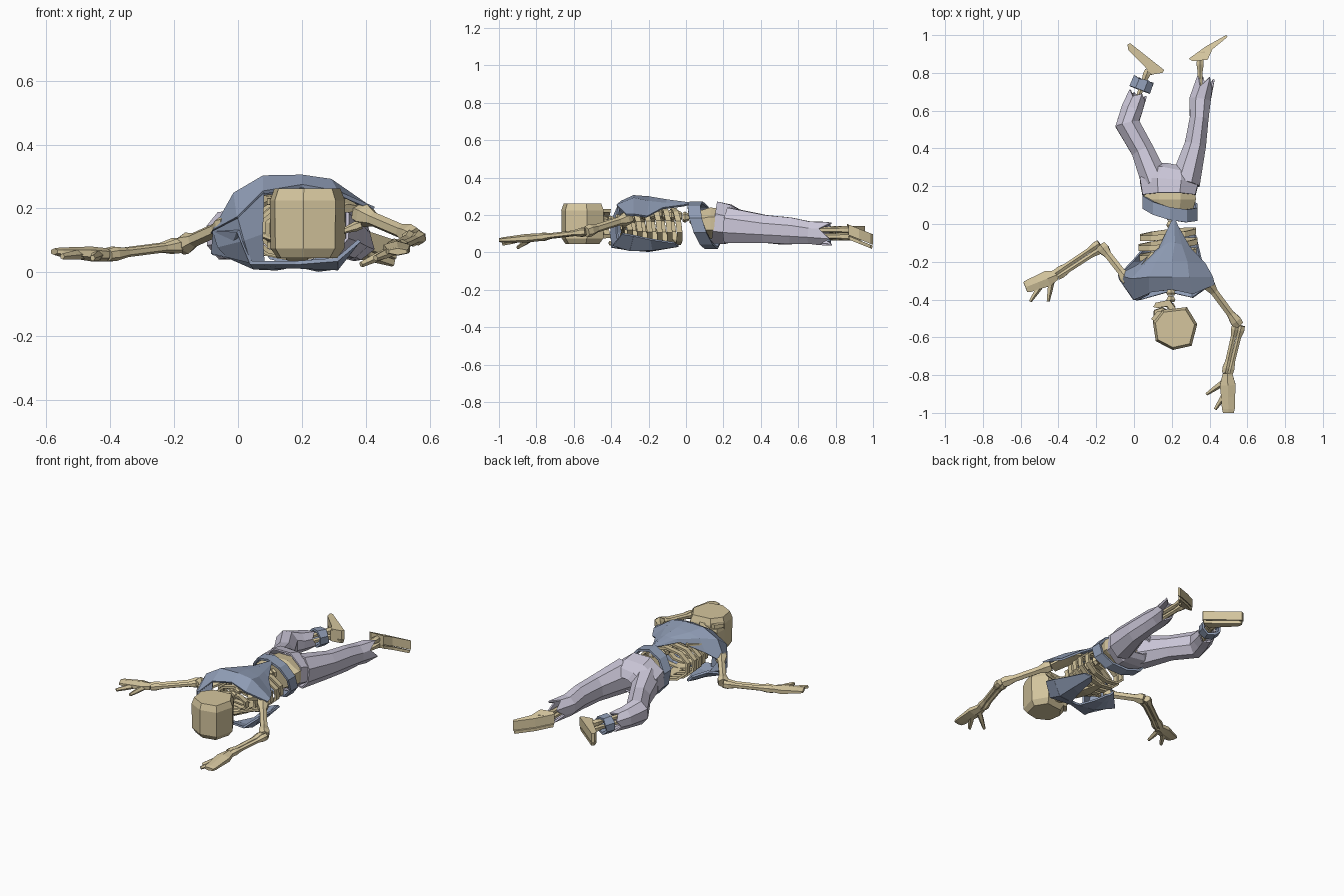
import bpy, bmesh, math
from mathutils import Vector as V

def material(name, c):
    m = bpy.data.materials.new(name)
    m.diffuse_color = (*c, 1)
    return m

BONE = material("bone", (0.66, 0.56, 0.34))
BLUE = material("slate cloth", (0.28, 0.34, 0.47))
LILAC = material("lilac cloth", (0.60, 0.57, 0.69))

def make(name, verts, faces, mat, thick=0):
    me = bpy.data.meshes.new(name)
    me.from_pydata([tuple(v) for v in verts], [], faces)
    bm = bmesh.new()
    bm.from_mesh(me)
    bmesh.ops.recalc_face_normals(bm, faces=bm.faces)
    bm.to_mesh(me)
    bm.free()
    me.materials.append(mat)
    ob = bpy.data.objects.new(name, me)
    bpy.context.collection.objects.link(ob)
    if thick:
        s = ob.modifiers.new("cloth", 'SOLIDIFY')
        s.thickness, s.offset = thick, 0
    return ob

def loft(name, st, mat=BONE, n=6, thick=0, jag=0):
    """Tube through stations (x, y, z, half width, half height)."""
    P = [V(s[:3]) for s in st]
    vs, fs = [], []
    k = 1 / math.cos(math.pi / n)
    for i, s in enumerate(st):
        t = (P[min(i + 1, len(P) - 1)] - P[max(i - 1, 0)]).normalized()
        side = t.cross(V((0, 0, 1))).normalized()
        up = side.cross(t)
        for j in range(n):
            a = math.tau * (j + .5) / n
            p = P[i] + side * math.cos(a) * s[3] * k + up * math.sin(a) * s[4] * k
            if jag and i == len(st) - 1:
                p += t * jag * (1 if j % 2 else -.5)
            vs.append(p)
    for i in range(len(st) - 1):
        for j in range(n):
            a, b = i * n + j, i * n + (j + 1) % n
            fs.append((a, b, b + n, a + n))
    if not thick:
        fs += [tuple(range(n)), tuple(range(len(vs) - n, len(vs)))]
    return make(name, vs, fs, mat, thick)

def prism(name, pts, levels, mat=BONE, shear=0):
    """Top-view outline stacked at (z, scale) levels, optionally sheared in z along y."""
    n = len(pts)
    c = sum((V(p) for p in pts), V((0, 0))) / n
    vs = []
    for z, s in levels:
        for p in pts:
            q = c + (V(p) - c) * s
            vs.append((q.x, q.y, z + shear * (q.y - c.y)))
    fs = [(i * n + j, i * n + (j + 1) % n, (i + 1) * n + (j + 1) % n, (i + 1) * n + j)
          for i in range(len(levels) - 1) for j in range(n)]
    fs += [tuple(range(n)), tuple(range(len(vs) - n, len(vs)))]
    return make(name, vs, fs, mat)

def sheet(name, rows, mat):
    n = len(rows[0])
    fs = [(i * n + j, i * n + j + 1, (i + 1) * n + j + 1, (i + 1) * n + j)
          for i in range(len(rows) - 1) for j in range(n - 1)]
    return make(name, [p for r in rows for p in r], fs, mat, .012)

def hoop(name, c, rx, rz, wid, th, tilt, skew, mat, n=10):
    """Band around the body axis; its y shifts with height and side."""
    vs, fs = [], []
    for j in range(n):
        a = math.tau * (j + .5) / n
        ca, sa = math.cos(a), math.sin(a)
        for d, w in ((0, -wid), (0, wid), (-th, wid), (-th, -wid)):
            vs.append((c[0] + (rx + d) * ca, c[1] + w + tilt * sa + skew * ca,
                       c[2] + (rz + d) * sa))
    for j in range(n):
        for k in range(4):
            a, b = j * 4, (j + 1) % n * 4
            fs.append((a + k, a + (k + 1) % 4, b + (k + 1) % 4, b + k))
    return make(name, vs, fs, mat)

def bone(name, a, b, r):
    """Long bone with knobbly ends."""
    a, b = V(a), V(b)
    st = [(*a.lerp(b, t), r * k, r * k)
          for t, k in ((0, 1.3), (.1, 1.45), (.25, .9), (.75, .9), (.9, 1.35), (1, 1.2))]
    return loft(name, st, n=6)

# Skull lying on its side, face turned to the left
prism("cranium", [(.15, -.455), (.28, -.44), (.335, -.53), (.305, -.645), (.205, -.667),
                  (.115, -.62), (.10, -.52)],
      [(.045, .8), (.075, .98), (.225, 1), (.262, .88)])
prism("upper_jaw", [(.10, -.52), (.105, -.455), (.15, -.44), (.19, -.46), (.18, -.53)],
      [(.10, .9), (.12, 1), (.19, 1), (.21, .9)])
for z in (.085, .222):
    loft("cheekbone", [(.10, -.51, z, .012, .01), (.13, -.475, z, .016, .012),
                       (.22, -.47, z, .012, .012)], n=4)
    loft("jaw_side", [(.21, -.46, z, .016, .01), (.185, -.42, z, .018, .01),
                      (.12, -.43, .155 + (z - .155) * .5, .014, .014)], n=4)
prism("chin", [(.10, -.44), (.115, -.42), (.15, -.42), (.135, -.445)], [(.11, 1), (.20, 1)])

# Spine
for i in range(17):
    y = -.45 + i * .036
    z = .165 + .04 * math.sin(math.pi * min(1, max(0, (y + .42) / .5)))
    loft("vertebra", [(.195, y, z, .018, .02), (.195, y + .012, z, .024, .026),
                      (.195, y + .033, z, .014, .016)], n=6)

# Ribs and breastbone
for i in range(6):
    r = (.10, .13, .15, .16, .165, .155)[i]
    hoop("rib", (.18, -.32 + i * .053, .138), r, r * .64, .015, .014, -.012, .018, BONE)
loft("breastbone", [(.185, -.34, .075, .03, .008), (.185, -.22, .05, .035, .01),
                    (.185, -.1, .04, .018, .008)], n=4)
for s in (-1, 1):
    loft("shoulder_blade", [(.185 + s * .16, -.33, .2, .04, .012),
                            (.185 + s * .11, -.24, .23, .045, .01),
                            (.185 + s * .08, -.15, .235, .012, .008)], n=6)
    bone("collar_bone", (.185 + s * .02, -.34, .085), (.185 + s * .2, -.33, .15), .01)

# Torn shirt: back panel
sheet("shirt_back", [
    [(-.075, -.29, .13), (0, -.395, .17), (.08, -.36, .25), (.2, -.345, .27), (.31, -.37, .25), (.425, -.32, .2)],
    [(-.08, -.27, .12), (-.01, -.29, .245), (.08, -.28, .298), (.2, -.28, .3), (.29, -.28, .287), (.415, -.28, .2)],
    [(.02, -.22, .18), (.06, -.215, .26), (.12, -.2, .285), (.2, -.2, .294), (.28, -.2, .27), (.375, -.21, .19)],
    [(.135, -.13, .25), (.155, -.12, .265), (.185, -.1, .275), (.215, -.1, .277), (.25, -.11, .26), (.295, -.125, .235)],
    [(.19, -.01, .255), (.198, .01, .258), (.206, .03, .26), (.214, .03, .26), (.222, .01, .256), (.23, -.01, .25)],
], BLUE)
# Chest collar strip and two open flaps beside the bare ribs
sheet("shirt_collar", [
    [(-.075, -.29, .13), (0, -.40, .13), (.04, -.4, .03), (.18, -.36, .03), (.31, -.39, .04), (.38, -.34, .1)],
    [(-.08, -.27, .06), (-.03, -.3, .05), (.05, -.3, .015), (.18, -.32, .018), (.31, -.3, .012), (.37, -.28, .09)],
], BLUE)
sheet("left_chest_flap", [
    [(-.08, -.27, .06), (-.03, -.3, .05), (.05, -.3, .015), (.15, -.315, .017)],
    [(-.01, -.2, .08), (.03, -.2, .04), (.07, -.2, .015), (.12, -.21, .012)],
    [(.05, -.13, .06), (.06, -.13, .045), (.075, -.13, .03), (.09, -.14, .025)],
], BLUE)
sheet("right_chest_flap", [
    [(.21, -.315, .017), (.31, -.3, .012), (.37, -.28, .09)],
    [(.25, -.2, .008), (.31, -.18, .015), (.355, -.19, .07)],
    [(.26, -.07, .03), (.29, -.04, .035), (.325, -.06, .05)],
], BLUE)
sheet("left_shoulder_cloth", [
    [(-.075, -.29, .13), (0, -.395, .17), (.08, -.36, .25)],
    [(-.06, -.31, .08), (.02, -.4, .10), (.075, -.37, .12)],
    [(-.03, -.3, .05), (.04, -.39, .03), (.08, -.36, .03)],
], BLUE)

# Pelvis, shirt hem and trousers
loft("pelvis", [(.19, .07, .15, .12, .07), (.19, .13, .155, .138, .085), (.19, .2, .15, .13, .08)], n=8)
hoop("shirt_hem", (.19, .095, .145), .153, .128, .034, .014, -.04, -.034, BLUE)
loft("trouser_seat", [(.185, .15, .16, .135, .108), (.185, .22, .15, .15, .102),
                      (.195, .27, .14, .12, .08), (.2, .295, .13, .07, .05)], LILAC, 8, .01)
loft("left_trouser_leg", [(.115, .22, .145, .07, .09), (.045, .39, .125, .055, .066),
                          (-.035, .53, .115, .06, .07), (-.01, .61, .105, .052, .055),
                          (.015, .675, .1, .045, .048)], LILAC, 8, .01, .02)
loft("right_trouser_leg", [(.27, .22, .145, .075, .09), (.325, .42, .125, .052, .07),
                           (.345, .56, .115, .045, .066), (.35, .66, .105, .052, .055),
                           (.372, .74, .1, .042, .058)], LILAC, 8, .01, .04)

# Shins, ankle cuff and feet (soles upright)
for z in (.085, .12):
    bone("left_shin", (-.02, .56, z), (.075, .815, z), .014)
    bone("right_shin", (.35, .58, z), (.35, .875, z), .014)
loft("ankle_cuff", [(.03, .71, .1, .052, .045), (.05, .762, .098, .05, .043)], BLUE, 8, .014, .006)
left = [(-.035, .95), (-.03, .92), (.06, .83), (.09, .79), (.15, .8), (.16, .815), (-.02, .957)]
right = [(.29, .875), (.31, .862), (.39, .87), (.415, .925), (.495, .99), (.488, 1.0), (.38, .94)]
for nm, o, z0, sh in (("left", left, .062, 0), ("right", right, .047, -.4)):
    prism(nm + "_foot", o, [(z0 + .024, 1), (z0 + .08, 1)], shear=sh)
    prism(nm + "_outer_toe", o, [(z0, .93), (z0 + .019, .97)], shear=sh)
    c = sum((V(p) for p in o[2:5]), V((0, 0))) / 3 if nm == "left" else V((.36, .885))
    loft(nm + "_heel", [(c.x - .02, c.y, .1, .02, .034), (c.x + .02, c.y + .01, .1, .02, .034)], n=4)

# Arms: shoulder, elbow, wrist, hand tip, two loose finger tips
arms = {
    "left": ((-.03, -.3, .15), (-.175, -.115, .085), (-.41, -.27, .055),
             (-.575, -.335, .065), (-.55, -.41, .05), (-.455, -.41, .045)),
    "right": ((.38, -.3, .185), (.555, -.535, .11), (.495, -.79, .08),
              (.5, -1.0, .065), (.43, -.98, .045), (.385, -.9, .025)),
}
for nm, pts in arms.items():
    sh, el, wr, tip, f1, f2 = map(V, pts)
    bone(nm + "_upper_arm", sh, el, .022)
    off = (wr - el).cross(V((0, 0, 1))).normalized() * .015
    bone(nm + "_radius", el + off, wr + off * .8, .015)
    bone(nm + "_ulna", el - off, wr - off * .8, .014)
    loft(nm + "_hand", [(*wr.lerp(tip, t), w, h) for t, w, h in
                        ((0, .025, .018), (.3, .042, .02), (.6, .037, .016), (.9, .034, .012), (1, .028, .009))])
    for f, base in ((f1, wr.lerp(tip, .4)), (f2, wr.lerp(tip, .15))):
        loft(nm + "_finger", [(*base, .016, .014), (*base.lerp(f, .55), .012, .012), (*f, .007, .008)], n=5)
